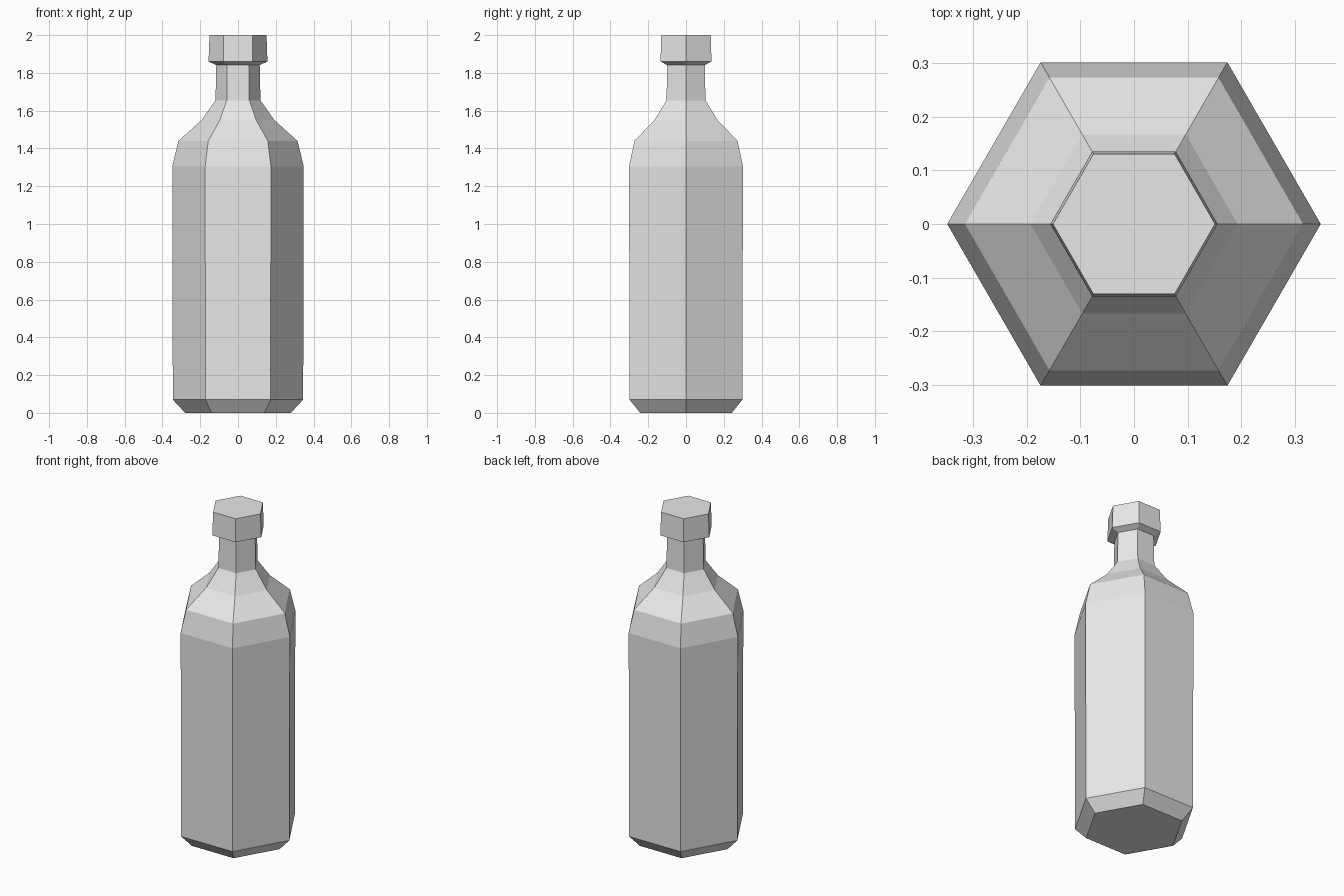
import bpy
import bmesh
from math import cos, sin, tau

SIDES = 6

cube = bpy.data.objects.get("Cube")
if cube:
    bpy.data.objects.remove(cube, do_unlink=True)

grey = bpy.data.materials.new("plain grey")
grey.use_nodes = True
grey.diffuse_color = (0.8, 0.8, 0.8, 1)
grey.node_tree.nodes["Principled BSDF"].inputs["Base Color"].default_value = (0.8, 0.8, 0.8, 1)


def lathe(name, profile):
    """Stack six-sided rings of (radius, height) into a closed flat-faced solid."""
    bm = bmesh.new()
    rings = [[bm.verts.new((r * cos(tau * i / SIDES), r * sin(tau * i / SIDES), z))
              for i in range(SIDES)] for r, z in profile]
    for low, high in zip(rings, rings[1:]):
        for i in range(SIDES):
            j = (i + 1) % SIDES
            bm.faces.new((low[i], low[j], high[j], high[i]))
    bm.faces.new(rings[0][::-1])
    bm.faces.new(rings[-1])
    mesh = bpy.data.meshes.new(name)
    bm.to_mesh(mesh)
    bm.free()
    mesh.materials.append(grey)
    obj = bpy.data.objects.new(name, mesh)
    bpy.context.collection.objects.link(obj)
    return obj


# Bottle: chamfered base, straight body, sloped shoulder, narrow neck
lathe("bottle_body", [(0.28, 0), (0.345, 0.07), (0.348, 1.305), (0.315, 1.44),
                      (0.193, 1.55), (0.119, 1.655), (0.115, 1.843)])

# Cap: bevelled underside and a slight taper to the top
lathe("bottle_cap", [(0.118, 1.843), (0.156, 1.86), (0.151, 2.0)])
